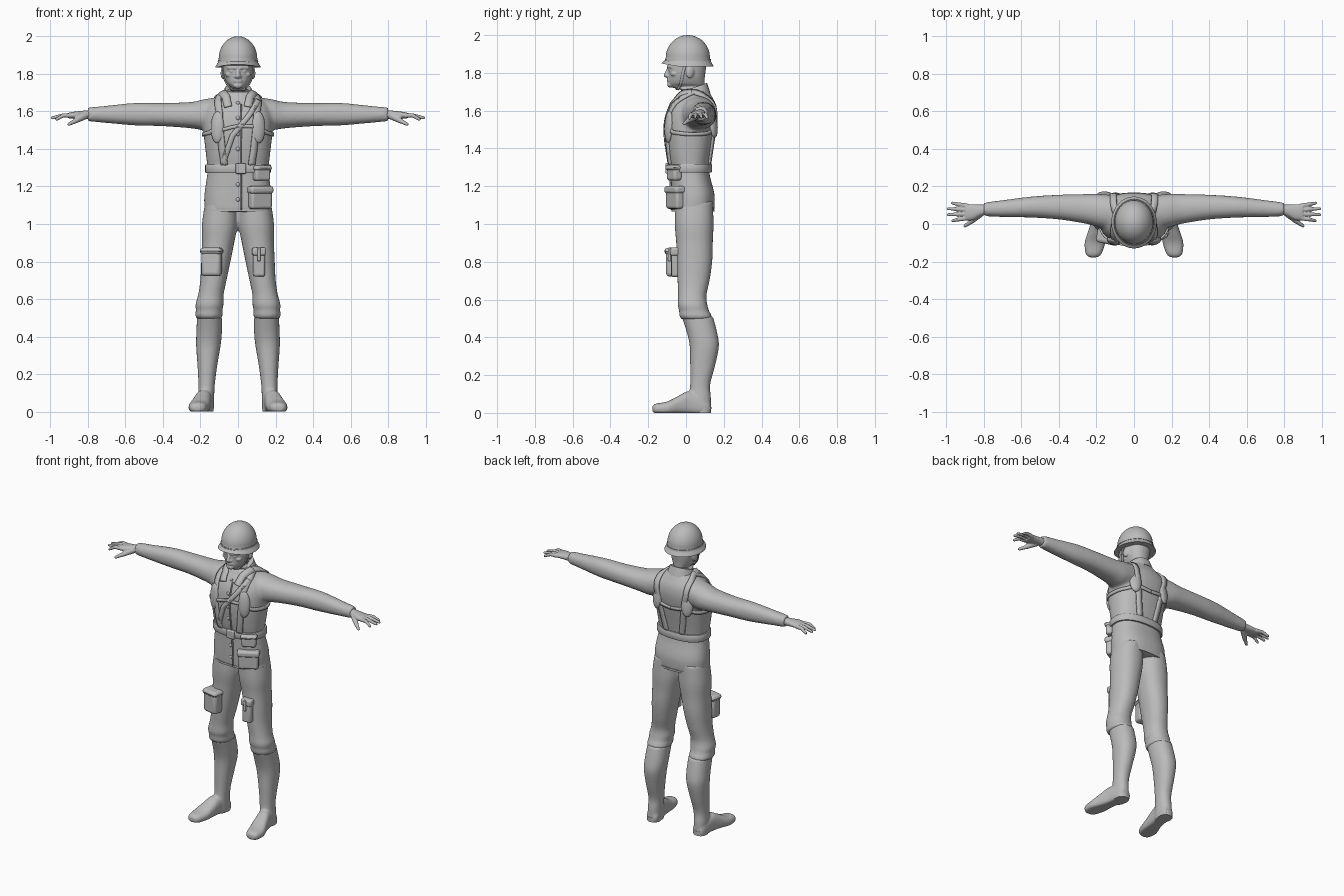
import bpy, bmesh, math
from mathutils import Vector, Matrix, Euler
from mathutils.bvhtree import BVHTree

if "Cube" in bpy.data.objects:
    bpy.data.objects.remove(bpy.data.objects["Cube"])

grey = bpy.data.materials.new("plain_grey")
grey.use_nodes = True
grey.diffuse_color = (.5, .5, .5, 1)
grey.node_tree.nodes["Principled BSDF"].inputs["Base Color"].default_value = grey.diffuse_color


def finish(name, bm, voxel=0, relax=4, bevel=0, solid=0):
    """Turn a bmesh into a shaded object with the chosen modifiers."""
    bmesh.ops.recalc_face_normals(bm, faces=bm.faces)
    mesh = bpy.data.meshes.new(name)
    bm.to_mesh(mesh)
    bm.free()
    obj = bpy.data.objects.new(name, mesh)
    bpy.context.collection.objects.link(obj)
    mesh.materials.append(grey)
    bpy.ops.object.select_all(action='DESELECT')
    obj.select_set(True)
    bpy.context.view_layer.objects.active = obj
    bpy.ops.object.shade_smooth_by_angle(angle=math.radians(40))
    if voxel:
        m = obj.modifiers.new("merge", 'REMESH')
        m.mode, m.voxel_size, m.use_smooth_shade = 'VOXEL', voxel, True
        m = obj.modifiers.new("relax", 'SMOOTH')
        m.iterations = relax
    if solid:
        m = obj.modifiers.new("thickness", 'SOLIDIFY')
        m.thickness, m.offset = solid, 0
    if bevel:
        m = obj.modifiers.new("round", 'BEVEL')
        m.width, m.segments = bevel, 3
    return obj


def surface(obj):
    return BVHTree.FromObject(obj, bpy.context.evaluated_depsgraph_get())


def loft(bm, rows, axis='z', side=1, n=2.2, steps=4, sides=32):
    """Skin of oval rings; row = position, two centres, two radii."""
    rows = [Vector(r) for r in rows]
    dense = []
    for i in range(len(rows) - 1):
        a, b, c, d = (rows[min(max(i + k, 0), len(rows) - 1)] for k in (-1, 0, 1, 2))
        for k in range(steps):
            t = k / steps
            dense.append(b + (c - a) * t / 2 + (a * 2 - b * 5 + c * 4 - d) * t * t / 2
                         + (b * 3 - a - c * 3 + d) * t ** 3 / 2)
    dense.append(rows[-1])
    rings = []
    for p, u, v, ru, rv in dense:
        ring = []
        for k in range(sides):
            a = math.tau * k / sides
            cu, sv = math.cos(a), math.sin(a)
            x = u + ru * math.copysign(abs(cu) ** (2 / n), cu)
            y = v + rv * math.copysign(abs(sv) ** (2 / n), sv)
            co = {'z': (x, y, p), 'x': (p, x, y), 'y': (x, p, y)}[axis]
            ring.append(bm.verts.new((co[0] * side, co[1], co[2])))
        rings.append(ring)
    for r, q in zip(rings, rings[1:]):
        for k in range(sides):
            j = (k + 1) % sides
            bm.faces.new((r[k], r[j], q[j], q[k]))
    bm.faces.new(rings[0])
    bm.faces.new(rings[-1])


def ball(bm, loc, size, rot=(0, 0, 0)):
    bmesh.ops.create_uvsphere(bm, u_segments=20, v_segments=12, radius=1,
                              matrix=Matrix.LocRotScale(Vector(loc), Euler(rot), Vector(size)))


def box(bm, loc, size, rot=(0, 0, 0)):
    bmesh.ops.create_cube(bm, size=1, matrix=Matrix.LocRotScale(Vector(loc), Euler(rot), Vector(size)))


def capsule(bm, a, b, r1, r2):
    a, b = Vector(a), Vector(b)
    q = (b - a).to_track_quat('Z', 'Y')
    bmesh.ops.create_cone(bm, cap_ends=True, segments=16, radius1=r1, radius2=r2, depth=(b - a).length,
                          matrix=Matrix.LocRotScale((a + b) / 2, q, None))
    ball(bm, a, (r1,) * 3)
    ball(bm, b, (r2,) * 3)


def strap(name, tree, guide, width, solid=.012, lift=.004):
    """Ribbon that clings to a surface along guide points."""
    pts = [Vector(a).lerp(Vector(b), k / 10) for a, b in zip(guide, guide[1:]) for k in range(10)]
    pts.append(Vector(guide[-1]))
    hits = [tree.find_nearest(p)[:2] for p in pts]
    bm, rows = bmesh.new(), []
    for i, (p, nor) in enumerate(hits):
        along = hits[min(i + 1, len(hits) - 1)][0] - hits[max(i - 1, 0)][0]
        across = along.cross(nor).normalized() * width / 2
        row = []
        for k in (-1, 0, 1):
            q, m, *_ = tree.find_nearest(p + across * k)
            row.append(bm.verts.new(q + m * lift))
        rows.append(row)
    for r, q in zip(rows, rows[1:]):
        for k in (0, 1):
            bm.faces.new((r[k], r[k + 1], q[k + 1], q[k]))
    return finish(name, bm, solid=solid)


def pouch(name, loc, size, turn, flap=.35):
    """Rounded bag with an overlapping flap."""
    bm, (w, d, h) = bmesh.new(), size
    rot = (0, 0, turn)
    box(bm, loc, size, rot)
    top = Vector(loc) + Vector((0, 0, h * (1 - flap) / 2 + .006))
    box(bm, top, (w + .012, d + .014, h * flap), rot)
    finish(name, bm, bevel=min(size) * .28)


# Jacket: torso and sleeves merged
bm = bmesh.new()
loft(bm, [(1.065, 0, .037, .178, .112), (1.15, 0, .037, .18, .115), (1.24, 0, .025, .168, .105),
          (1.29, 0, .02, .162, .103), (1.36, 0, .018, .17, .115), (1.48, 0, .022, .183, .132),
          (1.57, 0, .032, .185, .135), (1.63, 0, .04, .165, .12), (1.67, 0, .045, .12, .095),
          (1.705, 0, .045, .08, .075)], n=2.4)
for s in (1, -1):
    loft(bm, [(.08, .06, 1.6, .09, .08), (.18, .07, 1.583, .09, .082), (.25, .08, 1.58, .08, .07),
              (.4, .09, 1.583, .066, .062), (.55, .09, 1.585, .056, .06), (.7, .082, 1.584, .045, .046),
              (.8, .078, 1.584, .037, .037)], 'x', s)
jacket = finish("jacket", bm, voxel=.01, relax=8)
body = surface(jacket)

# Trousers bloused over the boots
bm = bmesh.new()
for s in (1, -1):
    loft(bm, [(1.12, .09, .042, .085, .1), (1, .097, .043, .095, .103), (.9, .106, .045, .086, .097),
              (.8, .118, .045, .078, .094), (.7, .131, .04, .07, .085), (.62, .145, .033, .068, .075),
              (.57, .152, .035, .075, .079), (.54, .154, .043, .07, .079), (.515, .155, .05, .074, .086),
              (.495, .154, .056, .066, .08)], side=s)
trousers = finish("trousers", bm, voxel=.01, relax=5)

# Boots: shaft and turned-out foot, flat underneath
for s, label in ((1, "left"), (-1, "right")):
    bm = bmesh.new()
    loft(bm, [(.51, .152, .06, .066, .083), (.42, .154, .086, .068, .08), (.35, .158, .097, .065, .077),
              (.25, .163, .088, .053, .066), (.15, .167, .075, .044, .053), (.08, .17, .074, .043, .058),
              (.0, .172, .072, .043, .06)], side=s)
    loft(bm, [(-.178, .217, .02, .018, .015), (-.16, .215, .022, .042, .027), (-.1, .208, .024, .055, .036),
              (-.04, .195, .04, .05, .05), (.02, .183, .05, .044, .065), (.1, .172, .03, .042, .05),
              (.13, .17, .02, .03, .03)], 'y', s, n=2.5)
    for v in bm.verts:
        v.co.z = max(v.co.z, 0)
    finish(label + "_boot", bm, voxel=.007, relax=4)
    bm = bmesh.new()
    loft(bm, [(0, .172, .088, .042, .045), (.03, .172, .088, .043, .046)], side=s, steps=1)
    finish(label + "_heel", bm)

    # Hand with spread fingers
    bm = bmesh.new()
    loft(bm, [(.76, .078, 1.584, .028, .026), (.81, .074, 1.582, .029, .023), (.86, .063, 1.58, .042, .02),
              (.9, .063, 1.578, .043, .016)], 'x', s)
    for y0, x1, y1, z1 in ((.096, .968, .112, 1.562), (.075, .99, .082, 1.566),
                           (.053, .99, .05, 1.566), (.032, .965, .018, 1.558)):
        knuckle = (s * .93, (y0 + y1) / 2, 1.579)
        capsule(bm, (s * .89, y0, 1.578), knuckle, .013, .011)
        capsule(bm, knuckle, (s * x1, y1, z1), .011, .008)
    capsule(bm, (s * .82, .055, 1.575), (s * .865, .015, 1.55), .02, .014)
    capsule(bm, (s * .865, .015, 1.55), (s * .9, -.01, 1.532), .013, .009)
    finish(label + "_hand", bm, voxel=.004, relax=3)

# Head with facial features merged
bm = bmesh.new()
loft(bm, [(1.64, 0, .045, .065, .065), (1.705, 0, .04, .063, .062), (1.724, 0, .012, .04, .09),
          (1.745, 0, .003, .058, .095), (1.78, 0, .004, .073, .096), (1.83, 0, .006, .08, .1),
          (1.9, 0, .01, .078, .1), (1.95, 0, .01, .05, .07)], n=2.3)
capsule(bm, (0, -.09, 1.825), (0, -.105, 1.788), .009, .013)
ball(bm, (0, -.082, 1.738), (.026, .018, .017))
for z in (1.758, 1.767):
    ball(bm, (0, -.091, z), (.024, .01, .0055))
for s in (1, -1):
    ball(bm, (s * .012, -.096, 1.784), (.01, .01, .008))
    capsule(bm, (s * .012, -.093, 1.832), (s * .05, -.075, 1.832), .01, .009)
    ball(bm, (s * .032, -.079, 1.814), (.014, .012, .008))
    ball(bm, (s * .048, -.06, 1.795), (.02, .022, .014))
    ball(bm, (s * .08, .022, 1.805), (.011, .022, .034), (-.2, 0, s * .3))
head = finish("head", bm, voxel=.004, relax=4)
face = surface(head)
for s, label in ((1, "left"), (-1, "right")):
    strap(label + "_chin_strap", face, [(s * .09, -.0, 1.86), (s * .085, -.015, 1.8), (s * .06, -.03, 1.73),
                                        (0, -.05, 1.71)], .014, .006)

# Helmet: flared rim under a dome, with a seam band
bm = bmesh.new()
dome = [(1.835, 0, .008, .121, .138), (1.843, 0, .008, .118, .134), (1.862, 0, .01, .106, .121)]
for k in range(9):
    a = math.pi / 2 * k / 8.05
    dome.append((1.88 + .12 * math.sin(a), 0, .01, .103 * math.cos(a), .117 * math.cos(a)))
loft(bm, dome, n=2, sides=48)
for v in bm.verts:
    v.co.z += max(0, -v.co.y - .05) * .2 * max(0, (1.9 - v.co.z) / .07)
finish("helmet", bm)
bm = bmesh.new()
loft(bm, [(1.864, 0, .01, .108, .123), (1.873, 0, .01, .107, .122)], n=2, steps=1, sides=48)
finish("helmet_band", bm)

# Collar: standing band sloping to the front, and two points
bm = bmesh.new()
loft(bm, [(1.66, 0, .045, .09, .085), (1.7, 0, .043, .078, .075), (1.722, 0, .042, .07, .069)])
for v in bm.verts:
    v.co.z += (v.co.y - .04) * .35
finish("collar", bm)
for s, label in ((1, "left"), (-1, "right")):
    strap(label + "_collar_point", body, [(s * .095, .03, 1.71), (s * .065, -.05, 1.68), (s * .055, -.1, 1.635)],
          .042, .014)

# Jacket front edge, buttons and hem
strap("front_placket", body, [(.018, -.1, 1.65), (.018, -.13, 1.5), (.018, -.1, 1.3), (.018, -.1, 1.07)], .006, .008)
bm = bmesh.new()
for z in (1.645, 1.565, 1.48, 1.4, 1.21, 1.13):
    hit = body.ray_cast(Vector((0, -1, z)), Vector((0, 1, 0)))[0]
    ball(bm, hit, (.011, .007, .011))
finish("buttons", bm)
bm = bmesh.new()
loft(bm, [(1.066, 0, .037, .181, .115), (1.078, 0, .037, .181, .115)], n=2.4, steps=1)
finish("jacket_hem", bm)

# Belt and buckle
bm = bmesh.new()
loft(bm, [(1.272, 0, .021, .172, .114), (1.278, 0, .021, .175, .117), (1.312, 0, .02, .175, .118),
          (1.318, 0, .02, .172, .115)], n=2.4, steps=1)
finish("belt", bm)
bm = bmesh.new()
box(bm, (.015, -.099, 1.295), (.055, .02, .055))
finish("buckle", bm, bevel=.006)

# Harness straps and pads, front and back
for s, label in ((1, "left"), (-1, "right")):
    strap(label + "_shoulder_strap", body,
          [(s * .075, -.1, 1.31), (s * .1, -.13, 1.45), (s * .105, -.1, 1.6), (s * .105, .04, 1.72),
           (s * .11, .15, 1.64), (s * .1, .18, 1.5), (s * .06, .14, 1.31)], .036)
    strap(label + "_chest_strap", body,
          [(s * .1, -.13, 1.52), (s * .165, -.08, 1.485), (s * .19, .02, 1.475), (s * .16, .12, 1.48),
           (s * .09, .16, 1.5), (0, .17, 1.49)], .02)
    bm = bmesh.new()
    for y, z, tall in ((-.5, 1.515, .085), (.5, 1.53, .075)):
        hit = body.ray_cast(Vector((s * .11, y, z)), Vector((0, -y, 0)))[0]
        ball(bm, hit, (.037, .02, tall), (.12 if y > 0 else -.05, 0, s * (.35 if y < 0 else -.35)))
    finish(label + "_harness_pads", bm)
strap("cross_strap", body, [(.12, -.05, 1.68), (.06, -.12, 1.58), (-.03, -.13, 1.47), (-.09, -.12, 1.31)], .028)
strap("chest_tie", body, [(-.1, -.13, 1.5), (.0, -.14, 1.525), (.1, -.13, 1.52)], .018)

# Pouches on belt, jacket and thighs
pouch("belt_pouch", (.125, -.062, 1.268), (.09, .05, .075), .5)
pouch("hip_pocket", (.118, -.058, 1.138), (.125, .05, .115), .5)
pouch("right_thigh_pocket", (-.14, -.065, .795), (.105, .07, .145), -.2, .25)
pouch("left_thigh_holster", (.112, -.056, .795), (.062, .045, .15), .1, .3)
bm = bmesh.new()
capsule(bm, (.112, -.088, .81), (.112, -.088, .87), .009, .007)
finish("holster_tool", bm)
